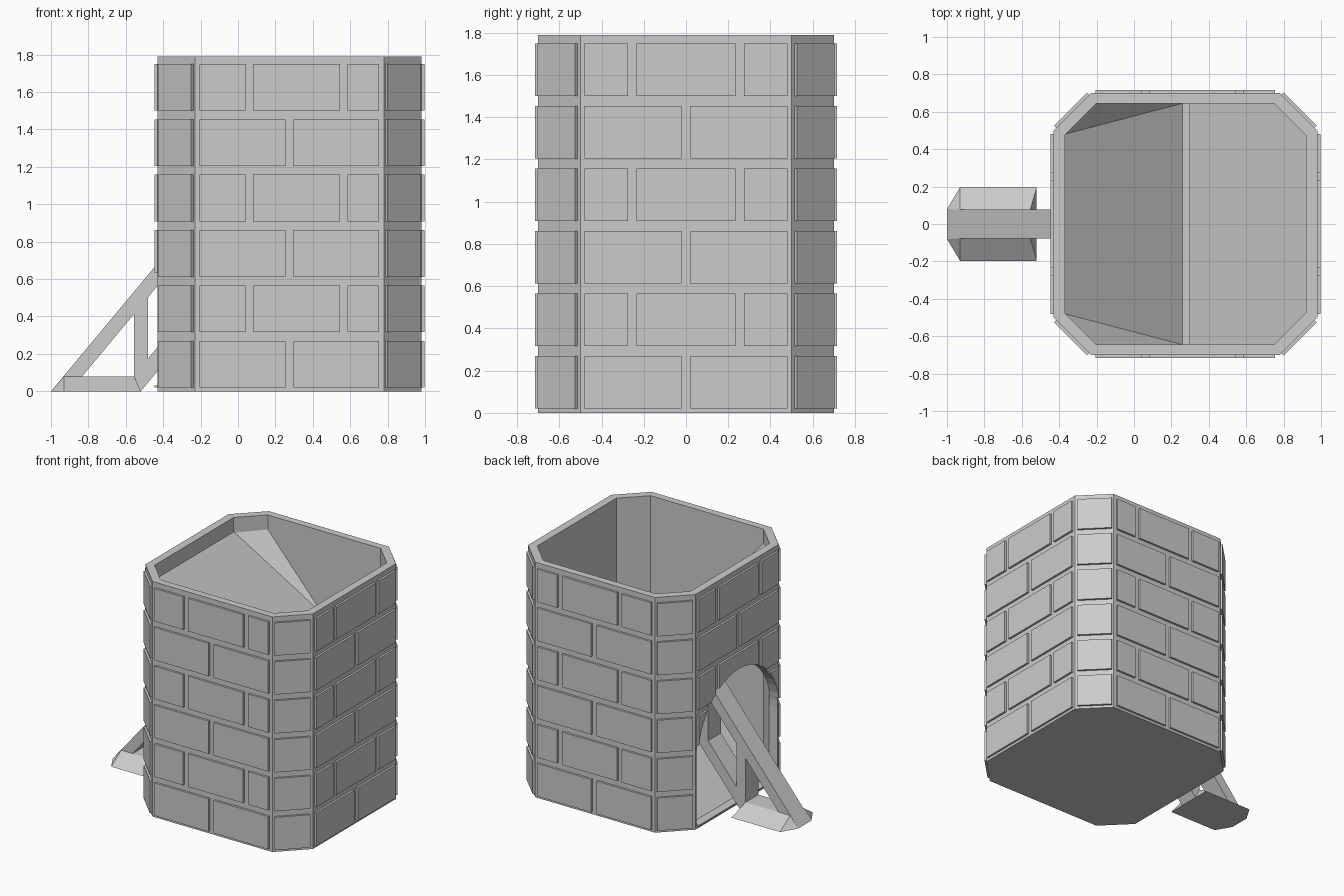
import bpy, bmesh, math
from mathutils import Matrix, Vector

if "Cube" in bpy.data.objects:
    bpy.data.objects.remove(bpy.data.objects["Cube"], do_unlink=True)

grey = bpy.data.materials.new("stone_grey")
grey.use_nodes = True
grey.diffuse_color = (0.6, 0.6, 0.6, 1)
grey.node_tree.nodes["Principled BSDF"].inputs["Base Color"].default_value = (0.6, 0.6, 0.6, 1)

HEIGHT, CX = 1.79, 0.275


def finish(name, bm):
    bmesh.ops.recalc_face_normals(bm, faces=bm.faces)
    mesh = bpy.data.meshes.new(name)
    bm.to_mesh(mesh)
    bm.free()
    mesh.materials.append(grey)
    obj = bpy.data.objects.new(name, mesh)
    bpy.context.collection.objects.link(obj)
    return obj


def add_loft(bm, low, high):
    """Closed solid between two matching outlines."""
    a = [bm.verts.new(p) for p in low]
    b = [bm.verts.new(p) for p in high]
    n = len(a)
    for i in range(n):
        j = (i + 1) % n
        bm.faces.new((a[i], a[j], b[j], b[i]))
    bm.faces.new(a[::-1])
    bm.faces.new(b)


def octagon(hx, hy, cut):
    quarter = [(hx, hy - cut), (hx - cut, hy)]
    pts = quarter + [(-x, y) for x, y in quarter[::-1]]
    pts += [(-x, -y) for x, y in pts]
    return [(x + CX, y) for x, y in pts]


def carve(obj, cutter):
    mod = obj.modifiers.new("arch", 'BOOLEAN')
    mod.operation, mod.solver, mod.object = 'DIFFERENCE', 'EXACT', cutter
    bpy.context.view_layer.objects.active = obj
    bpy.ops.object.modifier_apply(modifier=mod.name)


# Hollow tower wall with chamfered corners
outer, inner = octagon(0.705, 0.7, 0.2), octagon(0.645, 0.645, 0.17)
bm = bmesh.new()
rings = [[bm.verts.new((x, y, z)) for x, y in ring]
         for ring, z in ((outer, 0), (outer, HEIGHT), (inner, HEIGHT), (inner, 0))]
for k in range(4):
    r, s = rings[k], rings[(k + 1) % 4]
    for i in range(8):
        j = (i + 1) % 8
        bm.faces.new((r[i], r[j], s[j], s[i]))
tower = finish("tower_wall", bm)

# Raised bricks: spans along each side, alternating by row
ROWS = [(0.02 + 0.296 * i, 0.27 + 0.296 * i) for i in range(6)]
HALVES = [(-0.48, -0.022), (0.022, 0.48)]
THIRDS = [(-0.48, -0.235), (-0.235 + 0.04, 0.27), (0.31, 0.48)]
THIRDS_SIDE = [(-0.48, -0.275), (-0.235, 0.235), (0.275, 0.48)]
CORNER = [(-0.125, 0.125)]


def add_bricks(bm, angle, distance, even, odd):
    turn = Matrix.Translation((CX, 0, 0)) @ Matrix.Rotation(angle, 4, 'Z')
    for i, (z0, z1) in enumerate(ROWS):
        for a, b in (odd if i % 2 else even):
            size = Matrix.Diagonal((0.04, b - a, z1 - z0, 1))
            place = Matrix.Translation((distance - 0.004, (a + b) / 2, (z0 + z1) / 2))
            bmesh.ops.create_cube(bm, size=1, matrix=turn @ place @ size)


def flip(spans):
    return [(-b, -a) for a, b in spans]


bm = bmesh.new()
add_bricks(bm, -math.pi / 2, 0.7, HALVES, THIRDS)
add_bricks(bm, math.pi / 2, 0.7, HALVES, flip(THIRDS))
add_bricks(bm, 0, 0.705, HALVES, THIRDS_SIDE)
for k in range(4):
    add_bricks(bm, math.pi / 4 + k * math.pi / 2, 1.205 / math.sqrt(2), CORNER, CORNER)
finish("bricks", bm)
bm = bmesh.new()
add_bricks(bm, math.pi, 0.705, HALVES, THIRDS_SIDE)
exit_bricks = finish("exit_side_bricks", bm)

# Arched exit cut through the wall and its bricks
W, SPRING = 0.488, 0.55
arch = [(-W, 0.03), (W, 0.03)]
arch += [(W * math.cos(math.pi * i / 24), SPRING + W * math.sin(math.pi * i / 24)) for i in range(25)]
bm = bmesh.new()
add_loft(bm, [(-0.6, y, z) for y, z in arch], [(-0.355, y, z) for y, z in arch])
cutter = finish("arch_cutter", bm)
cutter.hide_render = True
for obj in (tower, exit_bricks):
    carve(obj, cutter)
bpy.data.objects.remove(cutter, do_unlink=True)

# Lower ramp, rising from the exit to the far wall
bm = bmesh.new()
plan = octagon(0.655, 0.655, 0.17)
add_loft(bm, [(x, y, 0) for x, y in plan],
         [(x, y, 0.03 + 0.74 * (x + 0.38)) for x, y in plan])
finish("lower_ramp", bm)

# Upper ramp, hanging from the wall above the exit
TOP, TIP = 1.68, 1.16
bm = bmesh.new()


def add_slab(points, thickness=0.05):
    add_loft(bm, [(x, y, z - thickness) for x, y, z in points], points)


add_slab([(-0.37, -0.48, TOP), (0.26, -0.645, TIP), (0.26, 0.645, TIP), (-0.37, 0.48, TOP)])
add_slab([(0.26, -0.645, TIP), (0.3, -0.645, TIP), (0.3, 0.645, TIP), (0.26, 0.645, TIP)])
for s in (-1, 1):
    add_slab([(-0.37, s * 0.48, TOP), (-0.2, s * 0.645, TOP), (0.26, s * 0.645, TIP)])
finish("upper_ramp", bm)

# Leaning truss: two sloped beams joined by upright struts
HALF, SLOPE = 0.077, 1.2
bm = bmesh.new()


def add_plate(profile):
    add_loft(bm, [(x, -HALF, z) for x, z in profile], [(x, HALF, z) for x, z in profile])


def upper(x):
    return SLOPE * (x + 1)


def lower(x):
    return SLOPE * (x + 0.52)


END = -0.1
add_plate([(-1, 0), (-0.9, 0), (END, upper(END) - 0.12), (END, upper(END))])
add_plate([(-0.52, 0), (END, lower(END)), (END, lower(END) + 0.13), (-0.555, 0.085), (-0.555, 0)])
for x in (-0.555, -0.24):
    add_plate([(x, max(lower(x), 0.02) + 0.02), (x + 0.075, lower(x + 0.075) + 0.02),
               (x + 0.075, upper(x + 0.075) - 0.02), (x, upper(x) - 0.02)])
finish("support_truss", bm)

# Sloped foot beneath the truss
bm = bmesh.new()
for s in (-1, 1):
    for p in ((-1, 0.08, 0), (-0.93, 0.197, 0), (-0.52, 0.197, 0),
              (-0.93, HALF, 0.08), (-0.555, HALF, 0.08)):
        bm.verts.new((p[0], s * p[1], p[2]))
bmesh.ops.convex_hull(bm, input=bm.verts)
bmesh.ops.dissolve_limit(bm, angle_limit=0.02, verts=bm.verts, edges=bm.edges)
finish("truss_foot", bm)
